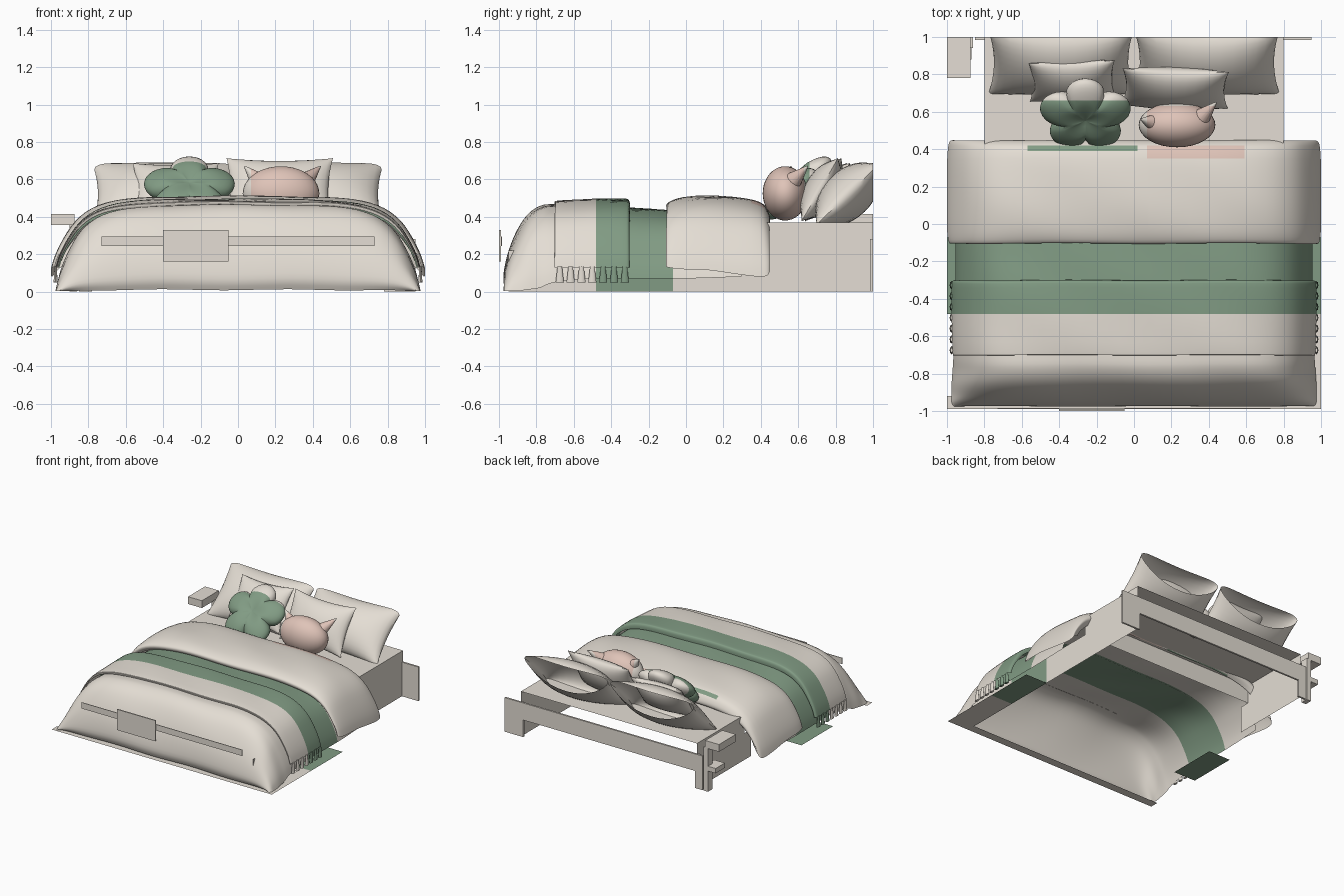
import bpy, bmesh, math
from mathutils import Matrix, Vector

if "Cube" in bpy.data.objects:
    bpy.data.objects.remove(bpy.data.objects["Cube"])


def material(name, rgb):
    m = bpy.data.materials.new(name)
    m.diffuse_color = (*rgb, 1)
    m.use_nodes = True
    m.node_tree.nodes["Principled BSDF"].inputs["Base Color"].default_value = m.diffuse_color
    return m


MATS = [material("linen", (0.78, 0.73, 0.66)),
        material("green", (0.22, 0.33, 0.23)),
        material("pink", (0.74, 0.55, 0.48))]
# Colour zones: material index, x range, y range
BAND = (1, -2, 2, -0.48, -0.07)
GREEN = (1, -0.57, 0.02, 0.39, 0.66)
PINK = (2, 0.07, 0.59, 0.35, 0.63)


def cut(bm, co, no, clear=False):
    bmesh.ops.bisect_plane(bm, geom=bm.verts[:] + bm.edges[:] + bm.faces[:], dist=1e-5,
                           plane_co=co, plane_no=no, clear_outer=clear)


def finish(name, bm, zones=(), smooth=True, solid=False):
    if solid:
        bmesh.ops.recalc_face_normals(bm, faces=bm.faces[:])
    for mat, x0, x1, y0, y1 in zones:
        for x in (x0, x1):
            cut(bm, (x, 0, 0), (1, 0, 0))
        for y in (y0, y1):
            cut(bm, (0, y, 0), (0, 1, 0))
        for f in bm.faces:
            c = f.calc_center_median()
            if x0 < c.x < x1 and y0 < c.y < y1:
                f.material_index = mat
    me = bpy.data.meshes.new(name)
    bm.to_mesh(me)
    bm.free()
    ob = bpy.data.objects.new(name, me)
    bpy.context.collection.objects.link(ob)
    for m in MATS:
        me.materials.append(m)
    if smooth:
        bpy.ops.object.select_all(action='DESELECT')
        ob.select_set(True)
        bpy.context.view_layer.objects.active = ob
        bpy.ops.object.shade_smooth_by_angle(angle=math.radians(40))
    return ob


def box(name, x0, x1, y0, y1, z0, z1, zones=(), drop=()):
    """Box; drop lists the outward directions of faces left open."""
    bm = bmesh.new()
    s = Matrix.Diagonal((x1 - x0, y1 - y0, z1 - z0, 1))
    c = Matrix.Translation(((x0 + x1) / 2, (y0 + y1) / 2, (z0 + z1) / 2))
    bmesh.ops.create_cube(bm, size=1, matrix=c @ s)
    bm.normal_update()
    dead = [f for f in bm.faces if any(f.normal.dot(Vector(d)) > 0.9 for d in drop)]
    bmesh.ops.delete(bm, geom=dead, context='FACES')
    finish(name, bm, zones, smooth=False)


def sheet(name, a, b, c, d, zones=()):
    bm = bmesh.new()
    bm.faces.new([bm.verts.new(p) for p in (a, b, c, d)])
    finish(name, bm, zones, smooth=False)


def floor(name, x0, x1, y0, y1, zones=(), z=0.0):
    sheet(name, (x0, y0, z), (x1, y0, z), (x1, y1, z), (x0, y1, z), zones)


def spline(pts, n):
    """Smooth curve through tuples of any length."""
    out = []
    for i in range(len(pts) - 1):
        a, b, c, d = (pts[min(max(k, 0), len(pts) - 1)] for k in range(i - 1, i + 3))
        for j in range(n):
            t = j / n
            out.append([q + 0.5 * t * (r - p + t * (2*p - 5*q + 4*r - s + t * (3*(q - r) + s - p)))
                        for p, q, r, s in zip(a, b, c, d)])
    return out + [list(pts[-1])]


DRAPE = [(0, 1), (0.3, 0.995), (0.5, 0.98), (0.66, 0.93), (0.78, 0.83),
         (0.87, 0.66), (0.935, 0.42), (0.98, 0.18), (1, 0)]


def blanket(name, stations, zones, n=4):
    """Loft the draped section along y; station = y, top z, hem z, half width."""
    half = spline(DRAPE, 3)
    prof = [(-u, v) for u, v in half[:0:-1]] + half
    bm = bmesh.new()
    rows = []
    for y, top, hem, hw in spline(stations, n):
        rows.append([bm.verts.new((hw * u, y + 0.002 * math.sin(7 * u + 9 * top),
                                   max(0.002, hem + (top - hem) * v + 0.003 * math.sin(9 * u + 14 * y) * v)))
                     for u, v in prof])
    for a, b in zip(rows, rows[1:]):
        for i in range(len(prof) - 1):
            bm.faces.new((a[i], a[i + 1], b[i + 1], b[i]))
    finish(name, bm, zones)


def pillow(name, w, h, t, loc, tilt, yaw=0, zones=()):
    """Pinched cushion with pointed corners, leaning back, trimmed at the wall."""
    bm = bmesh.new()
    N = 16
    for side in (-1, 1):
        g = []
        for j in range(N + 1):
            v = math.sin(math.pi / 2 * (2 * j / N - 1))
            row = []
            for i in range(N + 1):
                u = math.sin(math.pi / 2 * (2 * i / N - 1))
                puff = max(0, (1 - u * u) * (1 - v * v)) ** 0.55
                row.append(bm.verts.new((w / 2 * u * (1 - 0.08 * (1 - v * v)), side * t * puff,
                                         h / 2 * v * (1 - 0.12 * (1 - u * u)))))
            g.append(row)
        for j in range(N):
            for i in range(N):
                bm.faces.new((g[j][i], g[j][i + 1], g[j + 1][i + 1], g[j + 1][i]))
    bmesh.ops.remove_doubles(bm, verts=bm.verts[:], dist=1e-5)
    bm.transform(Matrix.Translation(loc) @ Matrix.Rotation(math.radians(yaw), 4, 'Z')
                 @ Matrix.Rotation(-math.radians(tilt), 4, 'X'))
    bmesh.ops.recalc_face_normals(bm, faces=bm.faces[:])
    cut(bm, (0, 1, 0), (0, 1, 0), clear=True)
    finish(name, bm, zones)


# Bed base sides, open-backed mattress and back panels
for x, y, n in ((-0.8, 0.3, "left"), (0.8, -0.95, "right")):
    sheet("base_side_" + n, (x, y, 0), (x, 1, 0), (x, 1, 0.22), (x, y, 0.22), [BAND])
box("mattress", -0.8, 0.8, 0.38, 1, 0.22, 0.37, drop=((0, 0, -1), (0, 1, 0)))
box("back_panel_right", 0.78, 0.95, 0.985, 1, 0, 0.28)
box("back_panel_left", -0.85, -0.78, 0.985, 1, 0, 0.28)
box("back_rail", -0.78, 0.78, 0.985, 1, 0.14, 0.28)

# Floor skirt
floor("floor_skirt_right", 0.8, 1, -0.92, -0.07, [BAND])
floor("floor_skirt_left", -1, -0.8, -0.48, -0.07, [BAND])
floor("floor_skirt_front", -1, 1, -0.99, -0.92)

# Bed cover with rounded foot
blanket("bed_cover", [(-0.955, 0.01, 0.0, 0.94), (-0.975, 0.07, 0.0, 0.96), (-0.955, 0.19, 0.0, 0.975),
                      (-0.91, 0.31, 0.0, 0.975), (-0.85, 0.405, 0.01, 0.975), (-0.78, 0.455, 0.02, 0.97),
                      (-0.7, 0.465, 0.05, 0.965), (-0.5, 0.455, 0.07, 0.955), (-0.25, 0.445, 0.07, 0.955),
                      (0, 0.43, 0.07, 0.955), (0.3, 0.42, 0.08, 0.95)], [BAND])

# Throw across the foot
blanket("throw", [(-0.695, 0.462, 0.13, 0.96), (-0.7, 0.475, 0.13, 0.965), (-0.68, 0.485, 0.13, 0.97),
                  (-0.5, 0.495, 0.13, 0.975), (-0.34, 0.495, 0.13, 0.975), (-0.305, 0.487, 0.13, 0.97),
                  (-0.3, 0.45, 0.13, 0.955)], [BAND], n=3)

# Throw tassels on both sides
bm = bmesh.new()
for s in (-1, 1):
    for k in range(7):
        m = Matrix.Translation((s * 0.975, -0.675 + 0.058 * k, 0.092)) @ Matrix.Diagonal((0.5, 1, 1, 1))
        bmesh.ops.create_cone(bm, cap_ends=True, segments=8, radius1=0.022, radius2=0.012,
                              depth=0.085, matrix=m)
finish("tassels", bm, [BAND], solid=True)

# Folded-back duvet
blanket("duvet_fold", [(-0.07, 0.42, 0.17, 0.94), (-0.1, 0.445, 0.14, 0.97), (-0.095, 0.475, 0.13, 0.99),
                       (-0.02, 0.502, 0.12, 1), (0.12, 0.512, 0.115, 1), (0.3, 0.5, 0.09, 1),
                       (0.4, 0.475, 0.08, 0.995), (0.44, 0.43, 0.09, 0.985), (0.445, 0.39, 0.12, 0.96),
                       (0.41, 0.365, 0.16, 0.9)],
        [(2, 0.07, 0.59, 0.35, 0.42), (1, -0.57, 0.02, 0.39, 0.42)])

# Sleeping pillows and smaller cushions
for s, n in ((-1, "left"), (1, "right")):
    pillow("large_pillow_" + n, 0.78, 0.48, 0.13, (s * 0.39, 0.865, 0.52), 46)
pillow("cushion_left", 0.46, 0.36, 0.08, (-0.33, 0.765, 0.54), 35, 2)
pillow("cushion_right", 0.57, 0.39, 0.09, (0.22, 0.725, 0.545), 30, -2)

# Flower cushion: a sphere with a five-petal outline
bm = bmesh.new()
bmesh.ops.create_uvsphere(bm, u_segments=60, v_segments=20, radius=1)
for v in bm.verts:
    th = math.atan2(v.co.y, v.co.x) - math.pi / 2
    rho = math.hypot(v.co.x, v.co.y)
    r = 0.17 + 0.08 * abs(math.cos(2.5 * th)) ** 0.7
    v.co = Vector((v.co.x * r, v.co.y * r, v.co.z * (0.05 + 0.03 * min(1, rho * 1.8))))
bm.transform(Matrix.Translation((-0.26, 0.585, 0.545)) @ Matrix.Rotation(math.radians(42), 4, 'X'))
finish("flower_cushion", bm, [GREEN], solid=True)

# Round cushion with two ears
bm = bmesh.new()
bmesh.ops.create_uvsphere(bm, u_segments=32, v_segments=20, radius=1,
                          matrix=Matrix.Translation((0.23, 0.53, 0.525)) @ Matrix.Diagonal((0.205, 0.12, 0.145, 1)))
for base, tip in (((0.11, 0.54, 0.59), (0.035, 0.56, 0.67)), ((0.36, 0.57, 0.59), (0.44, 0.65, 0.67))):
    d = Vector(tip) - Vector(base)
    rot = d.to_track_quat('Z', 'Y').to_matrix().to_4x4()
    bmesh.ops.create_cone(bm, segments=16, radius1=0.05, radius2=0.004, depth=d.length, cap_ends=True,
                          matrix=Matrix.Translation(Vector(base) + d / 2) @ rot)
finish("eared_cushion", bm, [PINK], solid=True)

# Bench remnants in front of the foot
box("foot_strip", -0.73, 0.73, -0.99, -0.985, 0.245, 0.295)
box("foot_card", -0.4, -0.05, -1, -0.99, 0.16, 0.33)

# Bedside table on the left
box("bedside_top", -1, -0.875, 0.78, 1, 0.355, 0.415)
box("bedside_shelf", -0.97, -0.87, 0.88, 1, 0.17, 0.21)
box("bedside_post", -0.9, -0.86, 0.94, 1, 0, 0.36)
